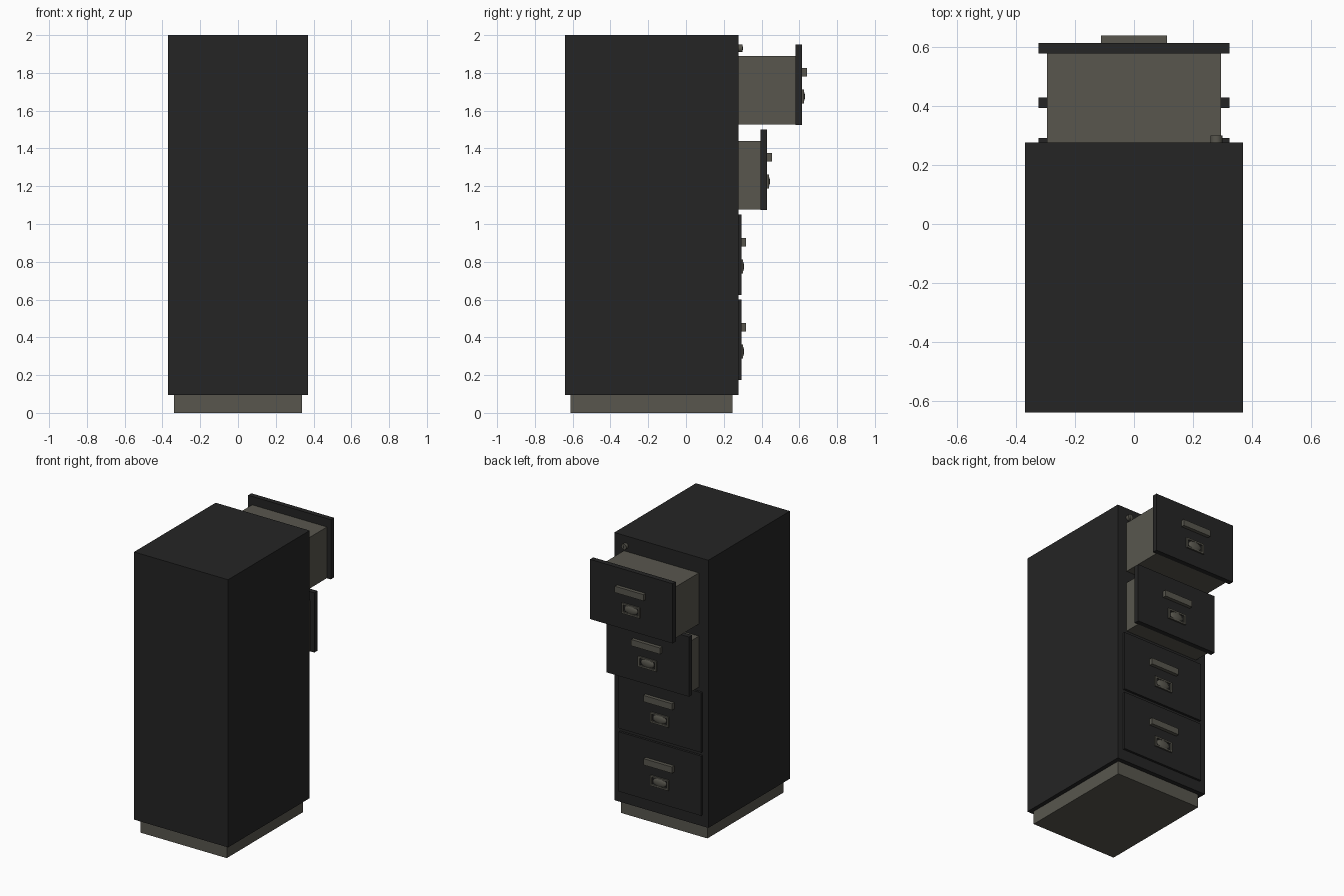
import bpy, math

if "Cube" in bpy.data.objects:
    bpy.data.objects.remove(bpy.data.objects["Cube"])


def material(name, rgb):
    m = bpy.data.materials.new(name)
    m.diffuse_color = (*rgb, 1)
    m.use_nodes = True
    m.node_tree.nodes["Principled BSDF"].inputs["Base Color"].default_value = m.diffuse_color
    return m


BLACK = material("black_paint", (0.018, 0.018, 0.018))
GREY = material("warm_grey_metal", (0.098, 0.094, 0.076))


def finish(o, name, mat):
    o.name = name
    o.data.materials.append(mat)
    return o


def box(name, mat, x, y, z):
    """Box from (min, max) pairs on each axis."""
    c = [(a + b) / 2 for a, b in (x, y, z)]
    bpy.ops.mesh.primitive_cube_add(size=1, location=c)
    o = bpy.context.object
    o.scale = [b - a for a, b in (x, y, z)]
    bpy.ops.object.transform_apply(location=False, rotation=False, scale=True)
    return finish(o, name, mat)


def disc(name, mat, loc, r, depth):
    bpy.ops.mesh.primitive_cylinder_add(vertices=24, radius=r, depth=depth,
                                        location=loc, rotation=(math.pi / 2, 0, 0))
    o = finish(bpy.context.object, name, mat)
    bpy.ops.object.shade_smooth_by_angle()
    return o


# Cabinet shell and recessed plinth
FRONT = 0.277
box("cabinet_body", BLACK, (-.37, .37), (-.64, FRONT), (.095, 2))
box("plinth", GREY, (-.34, .34), (-.612, .245), (0, .095))

# Four drawers, bottom to top, with the outer face position of each
for i, face in enumerate((.293, .293, .43, .615)):
    z = .175 + .45 * i
    n = i + 1
    box(f"drawer_front_{n}", BLACK, (-.325, .325), (face - .036, face), (z, z + .425))
    if face > .3:
        box(f"drawer_box_{n}", GREY, (-.295, .295), (FRONT - .02, face - .03), (z + .001, z + .365))
    # Pull bar
    box(f"handle_{n}", GREY, (-.113, .113), (face - .005, face + .025), (z + .255, z + .3))
    # Card holder frame
    lo, hi, w, t = z + .113, z + .187, .072, .012
    fy = (face - .004, face + .010)
    box(f"holder_bottom_{n}", GREY, (-w, w), fy, (lo, lo + t))
    box(f"holder_top_{n}", GREY, (-w, w), fy, (hi - t, hi))
    for side, s in (("left", -1), ("right", 1)):
        xs = sorted((s * w, s * (w - t)))
        box(f"holder_{side}_{n}", GREY, xs, fy, (lo + t, hi - t))
    # Low dome inside the frame
    bpy.ops.mesh.primitive_uv_sphere_add(segments=24, ring_count=12, radius=1,
                                         location=(0, face, z + .15))
    o = finish(bpy.context.object, f"holder_dome_{n}", GREY)
    o.scale = (.052, .015, .032)
    bpy.ops.object.shade_smooth_by_angle()

# Lock in the upper corner
disc("lock_barrel", GREY, (.28, FRONT + .010, 1.93), .02, .026)
box("keyhole", BLACK, (.277, .283), (FRONT + .02, FRONT + .0245), (1.92, 1.94))
